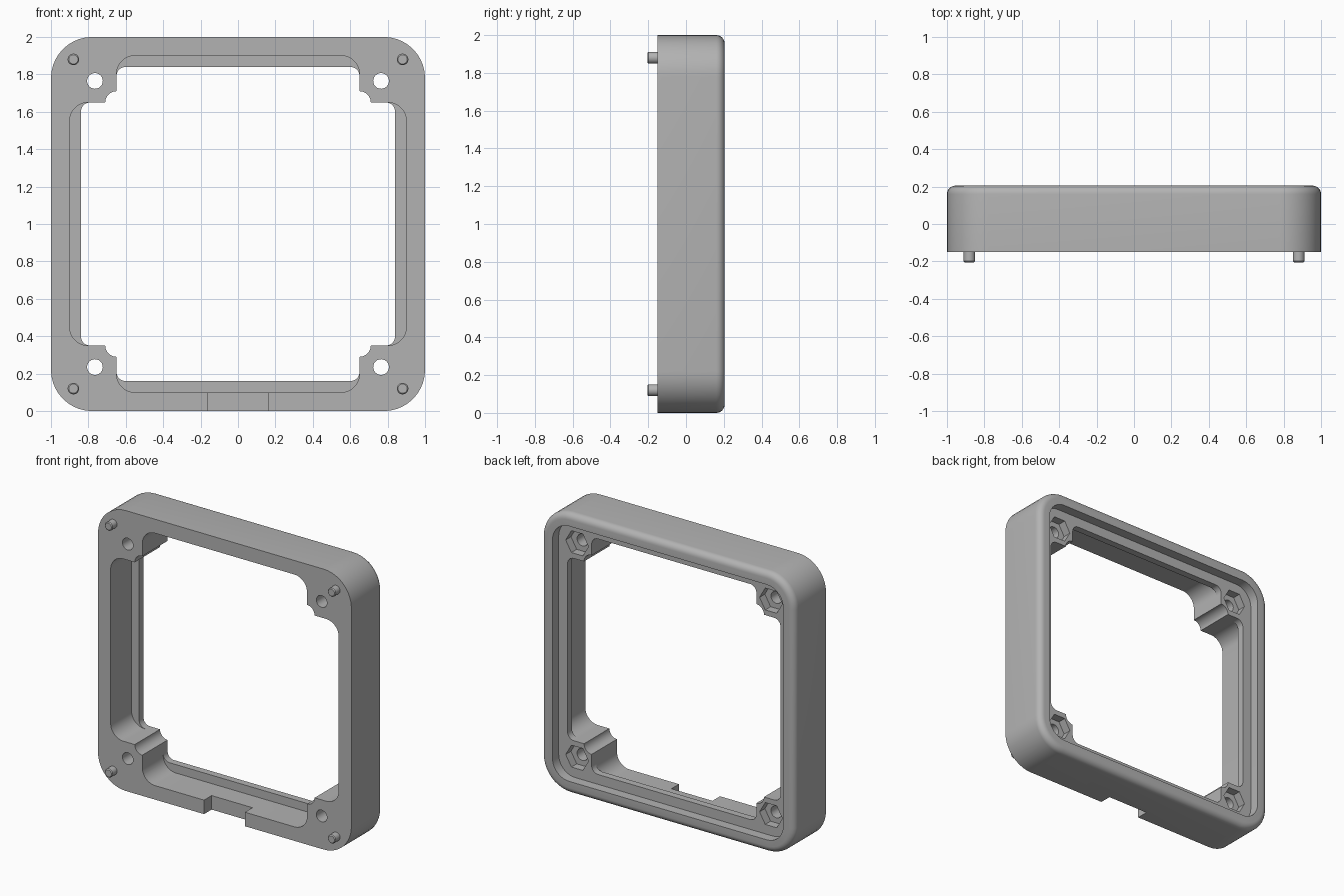
import bpy, bmesh, math
from mathutils import Vector

FRONT, BACK, MID = -0.15, 0.205, 1.0   # body planes, centre height

cube = bpy.data.objects.get("Cube")
if cube:
    bpy.data.objects.remove(cube, do_unlink=True)

grey = bpy.data.materials.new("grey_plastic")
grey.use_nodes = True
grey.diffuse_color = (0.45, 0.45, 0.45, 1)
grey.node_tree.nodes["Principled BSDF"].inputs["Base Color"].default_value = (0.45, 0.45, 0.45, 1)


def fillet(points, steps=10):
    """Round each (x, z, radius) corner of a right-angled outline."""
    out = []
    for i, (x, z, r) in enumerate(points):
        p = Vector((x, z))
        if r == 0:
            out.append(p)
            continue
        a = (Vector(points[i - 1][:2]) - p).normalized() * r
        b = (Vector(points[(i + 1) % len(points)][:2]) - p).normalized() * r
        for k in range(steps + 1):
            t = k / steps * math.pi / 2
            out.append(p + a * (1 - math.sin(t)) + b * (1 - math.cos(t)))
    return out


def rounded_square(half, r):
    return fillet([(half, half, r), (-half, half, r), (-half, -half, r), (half, -half, r)])


def stepped_opening(half, r, block=0.65, bite=0.06):
    """Square opening with four corner blocks, each with a round bite."""
    quarter = [(half, block, r)]
    for k in range(9):
        t = k / 8 * math.pi / 2
        quarter.append((block + bite * math.cos(t), block + bite * math.sin(t), 0))
    quarter.append((block, half, r))
    points = []
    for _ in range(4):
        points += quarter
        quarter = [(-z, x, r) for x, z, r in quarter]
    return fillet(points)


def polygon(cx, cz, r, sides):
    return [Vector((cx + r * math.cos(k * math.tau / sides),
                    cz + r * math.sin(k * math.tau / sides))) for k in range(sides)]


def prism(name, outline, y0, y1, back_round=0, front_chamfer=0):
    """Extrude an outline along y, optionally softening one end."""
    bm = bmesh.new()
    face = bm.faces.new([bm.verts.new((p.x, y0, MID + p.y)) for p in outline])
    ext = bmesh.ops.extrude_face_region(bm, geom=[face])
    moved = [g for g in ext["geom"] if isinstance(g, bmesh.types.BMVert)]
    bmesh.ops.translate(bm, verts=moved, vec=(0, y1 - y0, 0))
    bmesh.ops.recalc_face_normals(bm, faces=bm.faces)
    for y, size, segs in ((y1, back_round, 6), (y0, front_chamfer, 1)):
        if size:
            rim = [e for e in bm.edges if all(abs(v.co.y - y) < 1e-5 for v in e.verts)]
            bmesh.ops.bevel(bm, geom=rim, offset=size, segments=segs, profile=0.5, affect='EDGES')
    mesh = bpy.data.meshes.new(name)
    bm.to_mesh(mesh)
    bm.free()
    mesh.materials.append(grey)
    obj = bpy.data.objects.new(name, mesh)
    bpy.context.collection.objects.link(obj)
    return obj


def activate(obj):
    bpy.ops.object.select_all(action='DESELECT')
    obj.select_set(True)
    bpy.context.view_layer.objects.active = obj


def cut(target, cutter):
    cutter.hide_render = True
    mod = target.modifiers.new("cut", 'BOOLEAN')
    mod.operation, mod.solver, mod.object = 'DIFFERENCE', 'EXACT', cutter
    activate(target)
    bpy.ops.object.modifier_apply(modifier=mod.name)
    bpy.data.objects.remove(cutter, do_unlink=True)


# Frame body with rounded back edge
frame = prism("frame", rounded_square(1.0, 0.22), FRONT, BACK, back_round=0.045)

# Through opening, deeper front cavity leaving a lip, and shallow back recess
cut(frame, prism("opening", stepped_opening(0.84, 0.05), -0.4, 0.4))
cut(frame, prism("cavity", stepped_opening(0.90, 0.10), -0.4, 0.085))
cut(frame, prism("recess", rounded_square(0.91, 0.13), BACK - 0.07, 0.4))

# Cable notch in the bottom wall
notch = [Vector(p) for p in ((-0.163, -1.2), (0.16, -1.2), (0.16, -0.87), (-0.163, -0.87))]
cut(frame, prism("notch", notch, -0.4, FRONT + 0.085))

corners = [(sx, sz) for sx in (-1, 1) for sz in (-1, 1)]

# Screw holes with hexagonal nut pockets at the back
for sx, sz in corners:
    cut(frame, prism("screw_hole", polygon(sx * 0.765, sz * 0.765, 0.042, 24), -0.4, 0.4))
    cut(frame, prism("nut_pocket", polygon(sx * 0.765, sz * 0.765, 0.09, 6), BACK - 0.13, 0.4))

parts = [frame]

# Locating pegs on the front
for sx, sz in corners:
    name = f"{'upper' if sz > 0 else 'lower'}_{'left' if sx > 0 else 'right'}_peg"
    parts.append(prism(name, polygon(sx * 0.88, sz * 0.88, 0.031, 24),
                       -0.205, FRONT + 0.02, front_chamfer=0.006))

for obj in parts:
    activate(obj)
    bpy.ops.object.shade_smooth_by_angle(angle=math.radians(30))
